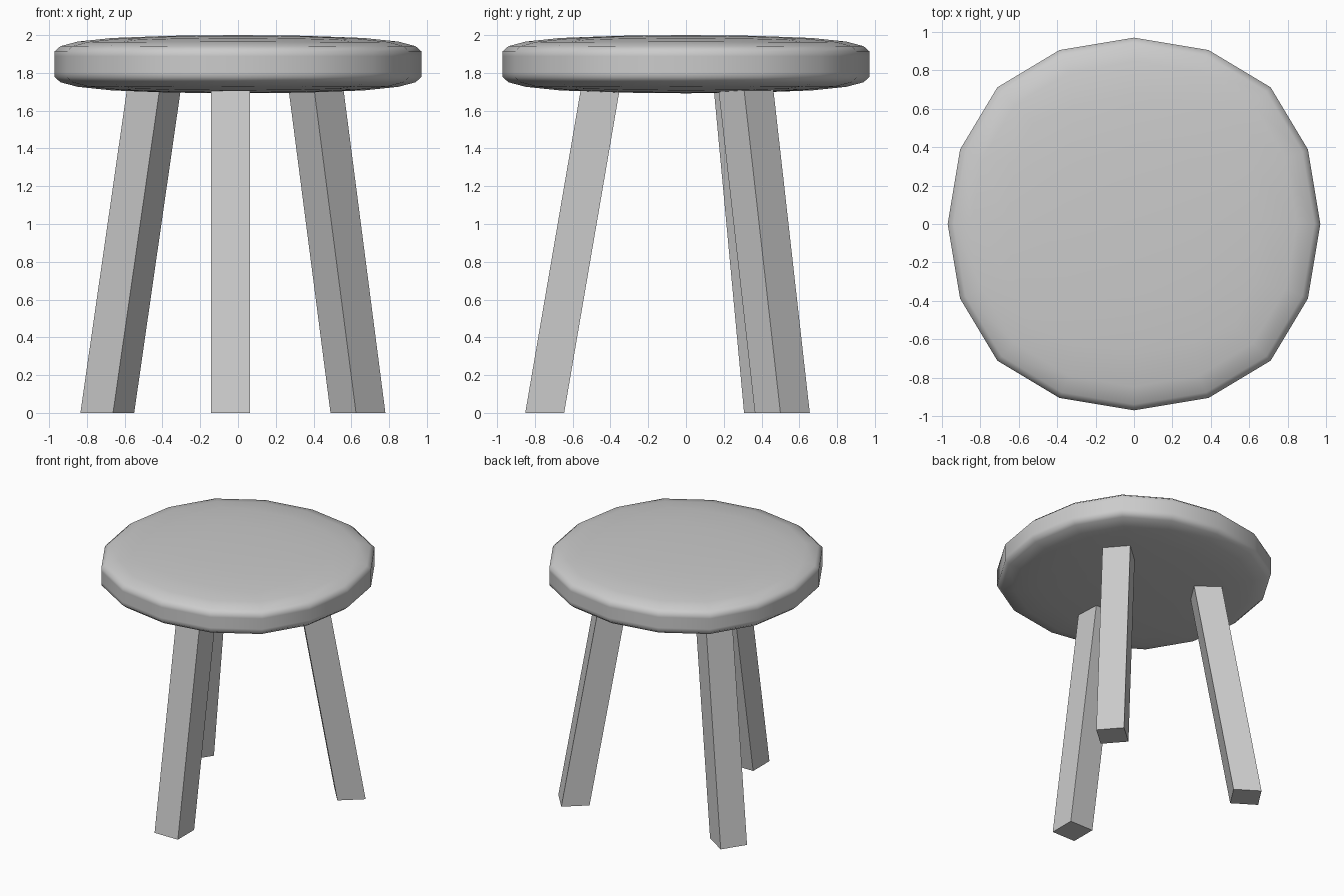
import bpy, bmesh, math

if "Cube" in bpy.data.objects:
    bpy.data.objects.remove(bpy.data.objects["Cube"])


def new_object(name, bm):
    bmesh.ops.recalc_face_normals(bm, faces=bm.faces)
    mesh = bpy.data.meshes.new(name)
    bm.to_mesh(mesh)
    bm.free()
    obj = bpy.data.objects.new(name, mesh)
    bpy.context.collection.objects.link(obj)
    return obj


def bridge(bm, low, high):
    for i in range(4):
        j = (i + 1) % 4
        bm.faces.new((low[i], low[j], high[j], high[i]))


# Seat: square slab with two support loops, rounded by subdivision
HALF = 1.035
bm = bmesh.new()
rings = [[bm.verts.new((x * HALF, y * HALF, z))
          for x, y in ((-1, -1), (1, -1), (1, 1), (-1, 1))]
         for z in (1.684, 1.814, 1.878, 2.008)]
for low, high in zip(rings, rings[1:]):
    bridge(bm, low, high)
bm.faces.new(rings[0][::-1])
bm.faces.new(rings[-1])
for f in bm.faces:
    f.smooth = True
seat = new_object("seat", bm)
sub = seat.modifiers.new("round", 'SUBSURF')
sub.levels = sub.render_levels = 2
sub.use_limit_surface = False


# Legs: square posts leaning outward, cut level with the floor
def leg(name, foot, angle, size=0.206, lean=0.29, height=1.73):
    a = math.radians(angle)
    c, s = math.cos(a), math.sin(a)
    h = size / 2
    bm = bmesh.new()
    ends = []
    for z in (0, height):
        shift = -lean * z / 1.69
        ends.append([bm.verts.new((foot[0] + c * (u + shift) - s * v,
                                   foot[1] + s * (u + shift) + c * v, z))
                     for u, v in ((-h, -h), (h, -h), (h, h), (-h, h))])
    bridge(bm, *ends)
    bm.faces.new(ends[0][::-1])
    bm.faces.new(ends[1])
    return new_object(name, bm)


leg("front_leg", (-0.04, -0.748), -90)
leg("back_right_leg", (0.635, 0.51), 41)
leg("back_left_leg", (-0.692, 0.45), 147)
